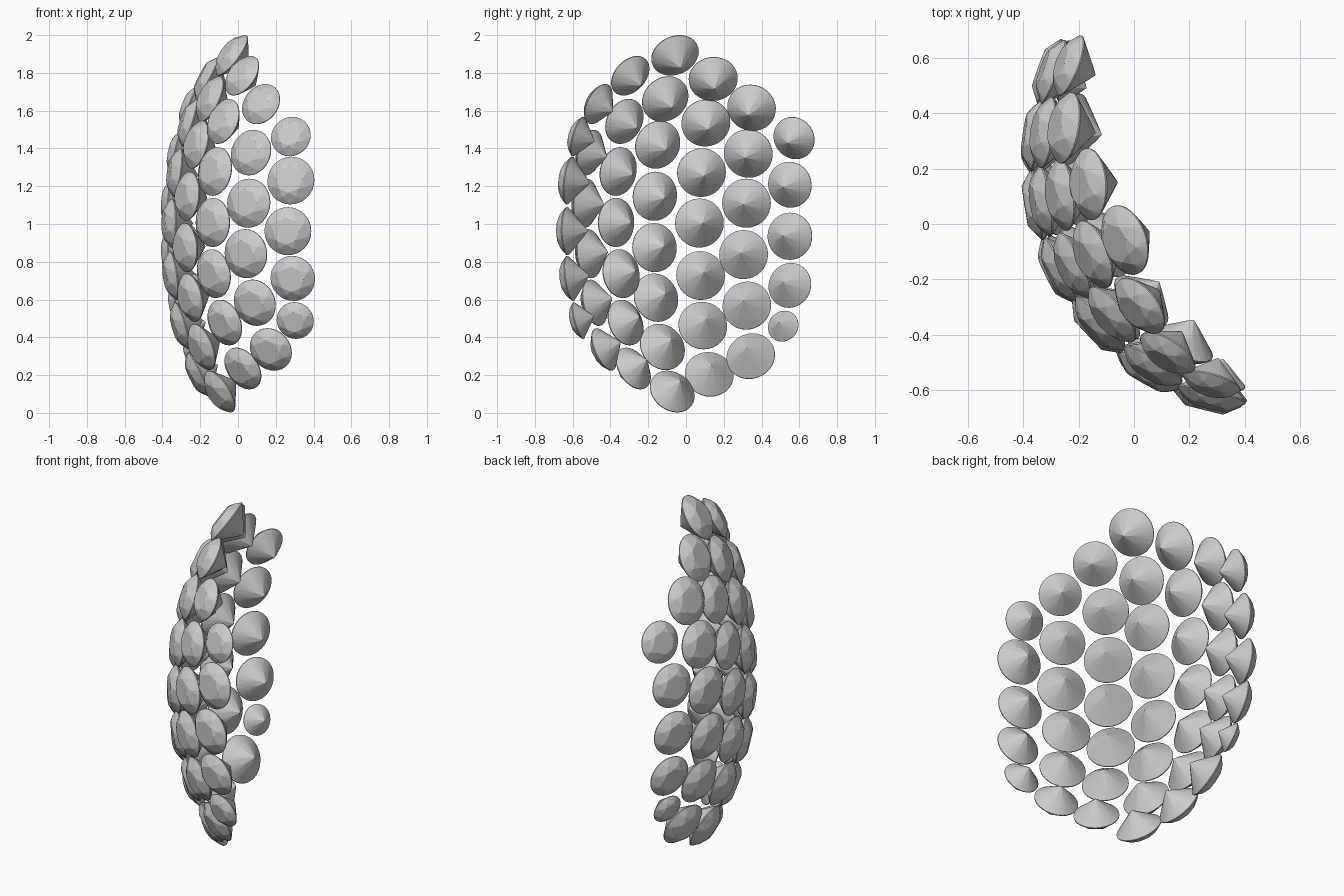
import bpy, bmesh
from math import sin, cos, pi, sqrt
from mathutils import Vector

if "Cube" in bpy.data.objects:
    bpy.data.objects.remove(bpy.data.objects["Cube"])

# Shell the stones sit on: ellipsoid centre, radius in plan, half height
C = Vector((0.47, 0.20, 0.99))
R, H = 0.83, 1.28


def ring(n, r, z, off=0.0):
    return [(r * cos(2 * pi * (i + off) / n), r * sin(2 * pi * (i + off) / n), z) for i in range(n)]


def brilliant_mesh():
    """Round brilliant cut of unit radius, crown towards +z."""
    table_r, table_z, girdle, culet = 0.56, 0.35, 0.02, -0.88
    star_r, low_r = 0.77, 0.25
    c = cos(pi / 8)
    star_z = table_z - (star_r * c - table_r) * (table_z - girdle) / (1 - table_r)
    low_z = culet + (-girdle - culet) * low_r * c
    pts = ring(8, table_r, table_z) + ring(8, star_r, star_z, 0.5)
    pts += ring(32, 1, girdle) + ring(32, 1, -girdle)
    pts += ring(8, low_r, low_z, 0.5) + [(0, 0, culet)]
    bm = bmesh.new()
    for p in pts:
        bm.verts.new(p)
    bmesh.ops.convex_hull(bm, input=bm.verts[:])
    bmesh.ops.dissolve_limit(bm, angle_limit=0.01, verts=bm.verts[:], edges=bm.edges[:])
    bmesh.ops.recalc_face_normals(bm, faces=bm.faces[:])
    me = bpy.data.meshes.new("brilliant_stone")
    bm.to_mesh(me)
    bm.free()
    return me


# Columns on the flatter side: (y, z[, radius]); x follows from the shell
side_columns = [
    [(.572, 1.455, .115), (.55, 1.208, .122), (.55, .935, .125), (.55, .675, .12), (.515, .459, .085)],
    [(.347, 1.615), (.33, 1.373), (.32, 1.11), (.305, .838), (.322, .568), (.343, .3)],
    [(.144, 1.768), (.105, 1.535), (.082, 1.272), (.071, 1.005), (.077, .727), (.089, .462), (.123, .204)],
    [(-.058, 1.893), (-.11, 1.662), (-.15, 1.42), (-.165, 1.147), (-.167, .875), (-.159, .61),
     (-.125, .349), (-.073, .113, .127)],
]
# Shift and lean in x of each side column
side_shift = [(-.022, 0), (-.005, 0), (0, .035), (0, .03)]

# Columns wrapping round to the front: (x, z[, radius]); y follows from the shell
front_columns = [
    [(.022, 1.785, .12), (-.078, 1.543, .125), (-.122, 1.278), (-.133, 1.008), (-.128, .737),
     (-.07, .478, .125), (.026, .235, .122)],
    [(.122, 1.635, .115), (.069, 1.378, .123), (.057, 1.11), (.042, .843), (.089, .583, .125), (.174, .336, .12)],
    [(.28, 1.463, .108), (.28, 1.23, .127), (.264, .962, .127), (.29, .712, .12), (.303, .489, .1)],
]
# Shift and lean in y of each front column
front_shift = [(0, -.03), (-.012, -.04), (-.024, 0)]

stone = brilliant_mesh()


def place(name, x, y, z, r):
    d = Vector((x, y, z)) - C
    flat = 1 - 0.45 * max(0, z - 1.2)      # upper stones turn less sideways
    normal = Vector((d.x / R**2, flat * d.y / R**2, d.z / H**2))
    if y > 0.4:                            # rearmost column is flatter
        normal.y *= 0.8
    ob = bpy.data.objects.new(name, stone)
    ob.location = (x, y, z)
    ob.scale = (r, r, r)
    ob.rotation_euler = normal.to_track_quat('Z', 'Y').to_euler()
    bpy.context.collection.objects.link(ob)


def unpack(entry):
    a, z = entry[:2]
    r = entry[2] if len(entry) > 2 else 0.13
    return a, z, r, R * R * (1 - ((z - C.z) / H)**2)


for i, (col, (s, lean)) in enumerate(zip(side_columns, side_shift)):
    for j, e in enumerate(col):
        y, z, r, q = unpack(e)
        place(f"side_stone_{i}_{j}", C.x - sqrt(q - (y - C.y)**2) + s + lean * (z - 1), y, z, r)

for i, (col, (s, lean)) in enumerate(zip(front_columns, front_shift)):
    for j, e in enumerate(col):
        x, z, r, q = unpack(e)
        place(f"front_stone_{i}_{j}", x, C.y - sqrt(q - (x - C.x)**2) + s + lean * (z - 1), z, r)
